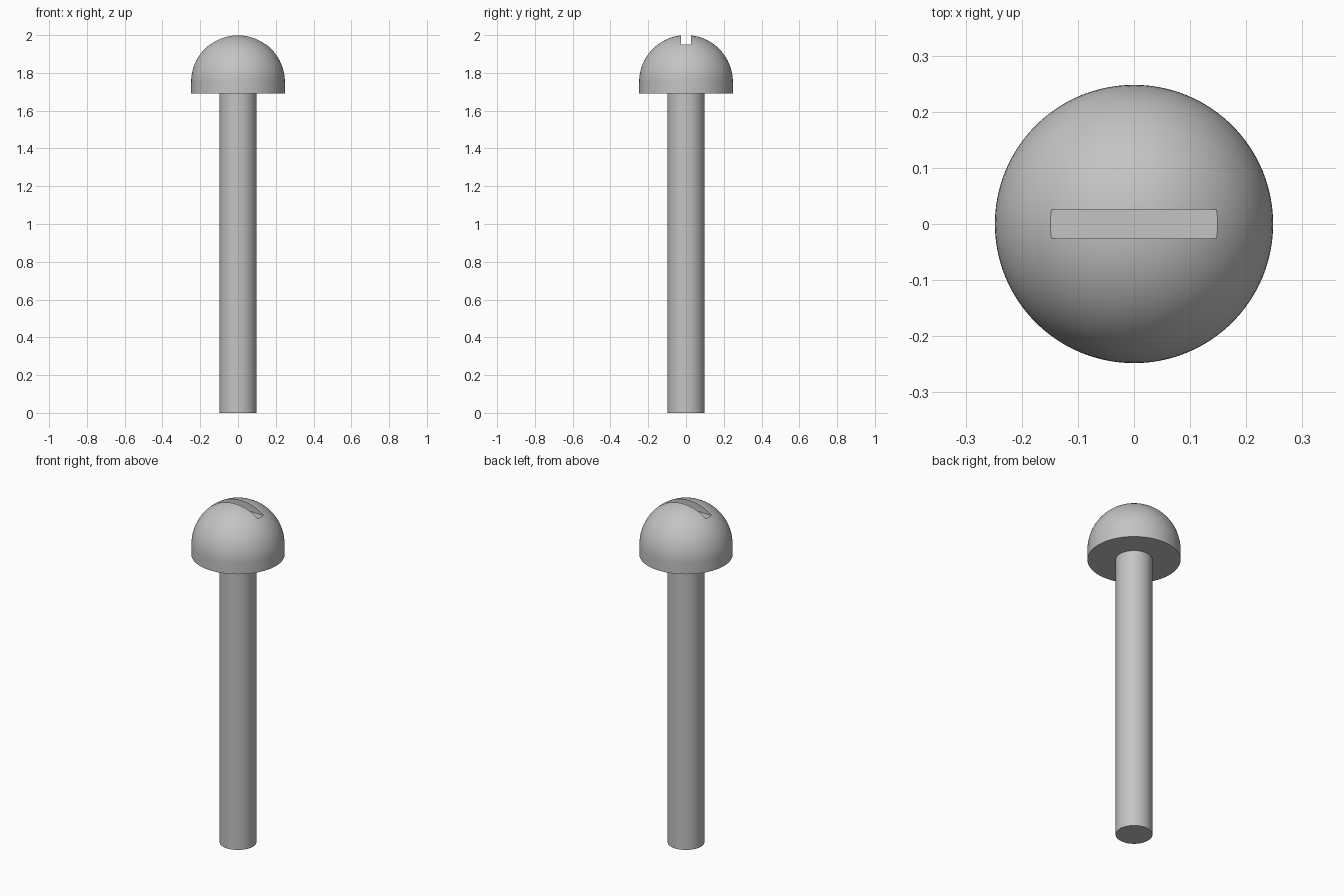
import bpy
import bmesh
from math import sin, cos, pi, radians

cube = bpy.data.objects.get("Cube")
if cube:
    bpy.data.objects.remove(cube, do_unlink=True)

SHAFT_R, HEAD_R = 0.098, 0.248
HEAD_BASE, TOP = 1.69, 2.0
DOME_BASE = TOP - HEAD_R
SLOT_FLOOR, SLOT_HALF_WIDTH = 1.95, 0.026
SEGMENTS = 96

# Single plain metal colour
grey = bpy.data.materials.new("grey_metal")
grey.use_nodes = True
colour = (0.55, 0.55, 0.55, 1)
grey.diffuse_color = colour
grey.node_tree.nodes["Principled BSDF"].inputs["Base Color"].default_value = colour


def make_object(name, bm):
    bmesh.ops.recalc_face_normals(bm, faces=bm.faces)
    mesh = bpy.data.meshes.new(name)
    bm.to_mesh(mesh)
    bm.free()
    mesh.materials.append(grey)
    obj = bpy.data.objects.new(name, mesh)
    bpy.context.collection.objects.link(obj)
    return obj


def lathe(name, profile):
    """Turn a (radius, height) profile around the z axis."""
    bm = bmesh.new()
    verts = [bm.verts.new((r, 0, z)) for r, z in profile]
    edges = [bm.edges.new(pair) for pair in zip(verts, verts[1:])]
    bmesh.ops.spin(bm, geom=verts + edges, cent=(0, 0, 0), axis=(0, 0, 1),
                   angle=2 * pi, steps=SEGMENTS)
    bmesh.ops.remove_doubles(bm, verts=bm.verts, dist=1e-5)
    return make_object(name, bm)


def activate(obj):
    bpy.ops.object.select_all(action="DESELECT")
    obj.select_set(True)
    bpy.context.view_layer.objects.active = obj


# Plain shaft
shaft = lathe("shaft", [(0, 0), (SHAFT_R, 0), (SHAFT_R, HEAD_BASE), (0, HEAD_BASE)])

# Domed head with a short straight rim
STEPS = 24
dome = [(HEAD_R * cos(i * pi / 2 / STEPS), DOME_BASE + HEAD_R * sin(i * pi / 2 / STEPS))
        for i in range(STEPS)]
head = lathe("head", [(0, HEAD_BASE), (HEAD_R, HEAD_BASE)] + dome + [(0, TOP)])

# Driver slot cut straight across the head
bm = bmesh.new()
bmesh.ops.create_cube(bm, size=1)
bmesh.ops.scale(bm, vec=(1, 2 * SLOT_HALF_WIDTH, 0.2), verts=bm.verts)
bmesh.ops.translate(bm, vec=(0, 0, SLOT_FLOOR + 0.1), verts=bm.verts)
cutter = make_object("slot_cutter", bm)
cutter.hide_render = True

activate(head)
cut = head.modifiers.new("slot", "BOOLEAN")
cut.operation = "DIFFERENCE"
cut.solver = "EXACT"
cut.object = cutter
bpy.ops.object.modifier_apply(modifier=cut.name)
bpy.data.objects.remove(cutter, do_unlink=True)

# Smooth rounds, crisp edges
for part in (shaft, head):
    activate(part)
    bpy.ops.object.shade_smooth_by_angle(angle=radians(30))
